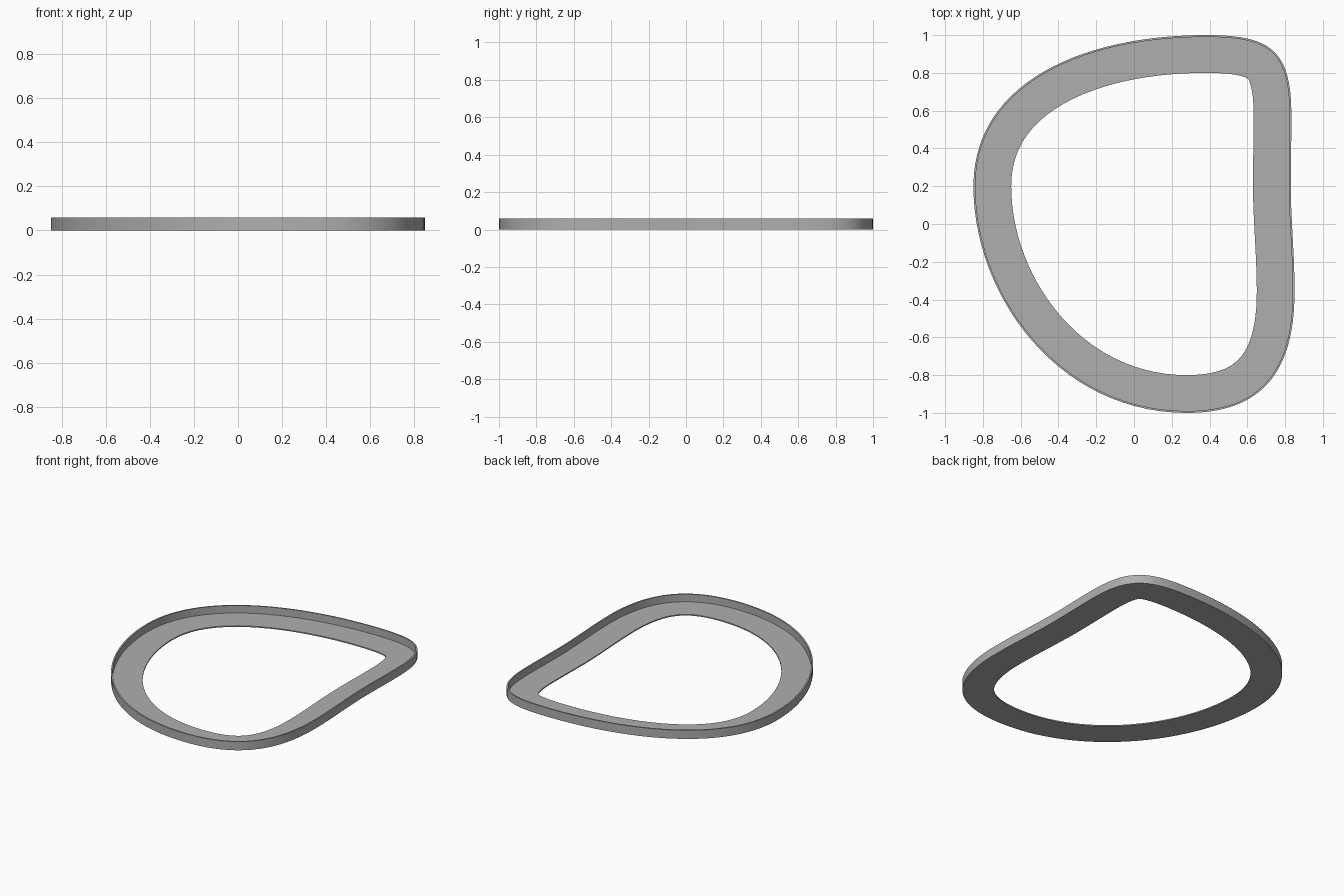
import bpy, bmesh
from mathutils import Vector
from mathutils.geometry import interpolate_bezier

if "Cube" in bpy.data.objects:
    bpy.data.objects.remove(bpy.data.objects["Cube"])

# Outer outline, clockwise from the left: (handle in, point, handle out)
KNOTS = [
    ((-0.85, -0.38), (-0.85, 0.20), (-0.85, 0.75)),
    ((-0.27, 1.0), (0.38, 1.0), (0.71, 1.0)),
    ((0.828, 0.93), (0.833, 0.60), (0.835, 0.42)),
    ((0.826, 0.26), (0.832, 0.10), (0.838, -0.06)),
    ((0.85, -0.20), (0.85, -0.36), (0.85, -0.79)),
    ((0.67, -1.0), (0.28, -1.0), (-0.40, -1.0)),
]
STEPS = 28

path = []
for i, (_, p, h_out) in enumerate(KNOTS):
    h_in, q, _ = KNOTS[(i + 1) % len(KNOTS)]
    seg = interpolate_bezier(Vector(p), Vector(h_out), Vector(h_in), Vector(q), STEPS + 1)
    path += [Vector((v[0], v[1])) for v in seg[:-1]]

# L-shaped section: (inward distance, height) - wide flat flange, thin upright lip
WIDTH, HEIGHT, WALL, PLATE = 0.20, 0.06, 0.01, 0.008
SECTION = [(0, 0), (0, HEIGHT), (WALL, HEIGHT), (WALL, PLATE), (WIDTH, PLATE), (WIDTH, 0)]

bm = bmesh.new()
rings = []
n = len(path)
for i, p in enumerate(path):
    t = (path[(i + 1) % n] - path[i - 1]).normalized()
    inward = Vector((t.y, -t.x))
    rings.append([bm.verts.new((*(p + inward * d), z)) for d, z in SECTION])
for i in range(n):
    a, b = rings[i], rings[(i + 1) % n]
    for j in range(len(SECTION)):
        k = (j + 1) % len(SECTION)
        bm.faces.new((a[j], a[k], b[k], b[j]))
bmesh.ops.recalc_face_normals(bm, faces=bm.faces)

mesh = bpy.data.meshes.new("flanged_ring")
bm.to_mesh(mesh)
bm.free()
ring = bpy.data.objects.new("flanged_ring", mesh)
bpy.context.collection.objects.link(ring)

# Mid grey finish
grey = bpy.data.materials.new("mid_grey")
grey.diffuse_color = (0.43, 0.43, 0.43, 1)
grey.use_nodes = True
grey.node_tree.nodes["Principled BSDF"].inputs["Base Color"].default_value = grey.diffuse_color
mesh.materials.append(grey)

bpy.context.view_layer.objects.active = ring
ring.select_set(True)
bpy.ops.object.shade_smooth_by_angle()
